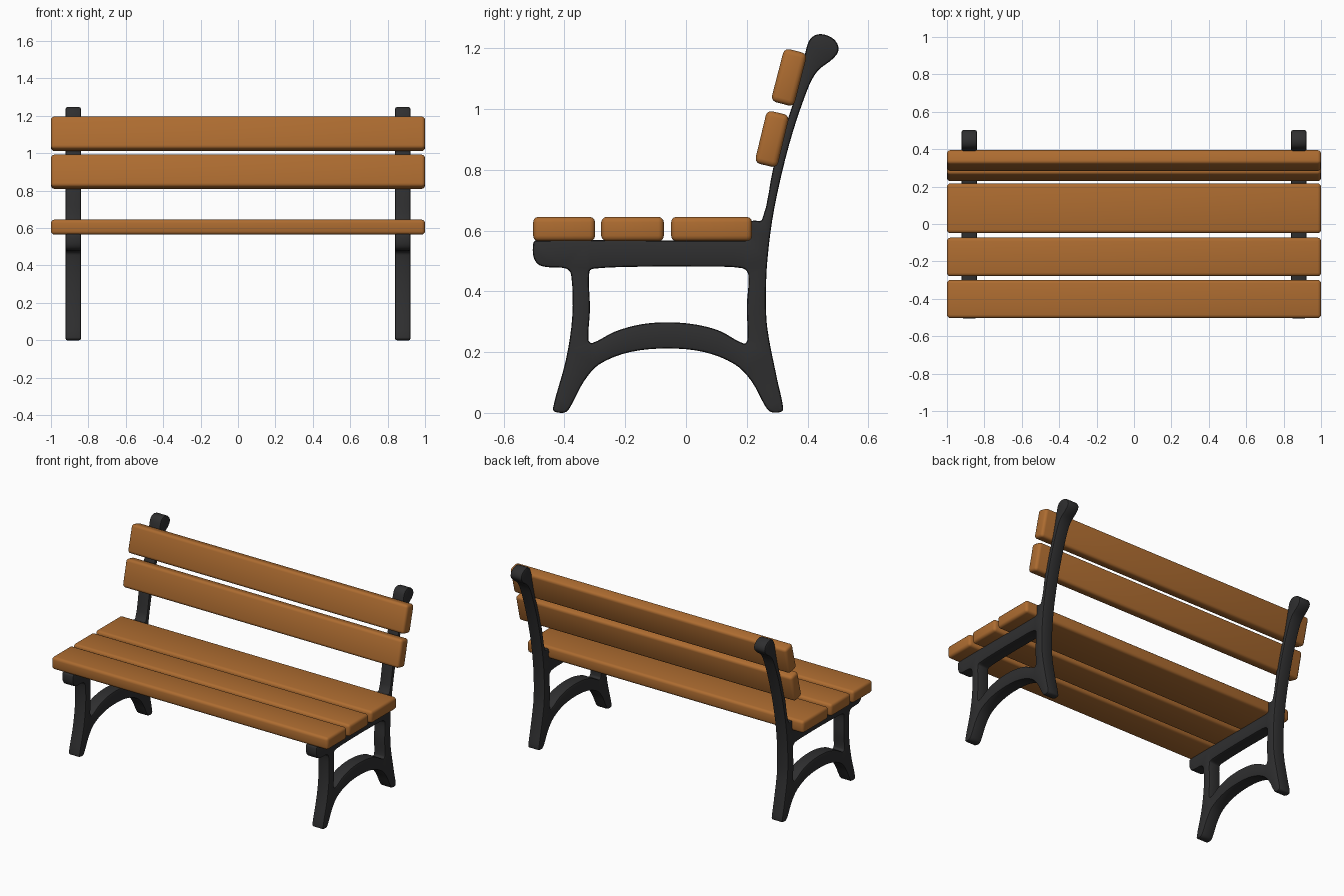
import bpy, bmesh, math
from mathutils import Vector

if "Cube" in bpy.data.objects:
    bpy.data.objects.remove(bpy.data.objects["Cube"])


def material(name, rgb):
    m = bpy.data.materials.new(name)
    m.diffuse_color = (*rgb, 1)
    m.use_nodes = True
    m.node_tree.nodes["Principled BSDF"].inputs["Base Color"].default_value = m.diffuse_color
    return m


WOOD = material("orange brown wood", (0.42, 0.15, 0.03))
IRON = material("dark cast iron", (0.028, 0.028, 0.029))


def finish(name, bm, mat):
    bmesh.ops.recalc_face_normals(bm, faces=bm.faces)
    me = bpy.data.meshes.new(name)
    bm.to_mesh(me)
    bm.free()
    me.materials.append(mat)
    ob = bpy.data.objects.new(name, me)
    bpy.context.collection.objects.link(ob)
    bpy.ops.object.select_all(action='DESELECT')
    ob.select_set(True)
    bpy.context.view_layer.objects.active = ob
    bpy.ops.object.shade_smooth_by_angle(angle=math.radians(40))
    return ob


def slat(name, y, z, depth, height, tilt=0):
    """Rounded plank running the full width of the bench."""
    bm = bmesh.new()
    bmesh.ops.create_cube(bm, size=1)
    bmesh.ops.scale(bm, vec=(2, depth, height), verts=bm.verts)
    bmesh.ops.bevel(bm, geom=bm.edges[:], offset=0.018, segments=3,
                    profile=0.5, affect='EDGES')
    ob = finish(name, bm, WOOD)
    ob.location = (0, y, z)
    ob.rotation_euler.x = -math.radians(tilt)


def smooth_loop(pts, steps=4):
    """Closed smooth curve through the points."""
    p = [Vector(q) for q in pts]
    n = len(p)
    tan = [(p[(i + 1) % n] - p[i - 1]).normalized() for i in range(n)]
    out = []
    for i in range(n):
        a, b = p[i], p[(i + 1) % n]
        length = (b - a).length
        for k in range(steps):
            t = k / steps
            out.append(a * (2*t**3 - 3*t**2 + 1) + b * (3*t**2 - 2*t**3)
                       + tan[i] * length * (t**3 - 2*t**2 + t)
                       + tan[(i + 1) % n] * length * (t**3 - t**2))
    return out


# side frame outline (y, z): rail, front leg, arch, back leg, back post
OUTLINE = [(-.495, .567), (-.503, .555), (-.502, .515), (-.488, .49), (-.46, .48),
           (-.395, .475), (-.378, .455), (-.374, .32), (-.395, .175), (-.438, .015),
           (-.43, .003), (-.395, .003), (-.375, .03), (-.335, .105), (-.285, .16),
           (-.185, .20), (-.06, .212), (.06, .20), (.16, .16), (.215, .105),
           (.262, .02), (.28, .003), (.312, .003), (.32, .015), (.30, .11),
           (.268, .275), (.263, .375), (.268, .505), (.29, .67), (.34, .885),
           (.40, 1.065), (.433, 1.125), (.483, 1.165), (.502, 1.195), (.488, 1.228),
           (.447, 1.246), (.413, 1.235), (.395, 1.195), (.365, 1.06), (.33, .95),
           (.288, .81), (.25, .635), (.215, .63), (.21, .575), (.19, .567)]
# window between the legs
WINDOW = [(-.318, .465), (-.30, .475), (-.15, .481), (.06, .481), (.185, .476),
          (.205, .455), (.2, .35), (.202, .24), (.19, .228), (.11, .27),
          (.03, .291), (-.06, .298), (-.15, .291), (-.235, .267), (-.308, .23),
          (-.321, .24), (-.316, .34)]


def side_frame(name, x0, x1):
    bm = bmesh.new()
    edges = []
    for pts in (OUTLINE, WINDOW):
        vs = [bm.verts.new((x0, q.x, q.y)) for q in smooth_loop(pts)]
        edges += [bm.edges.new((vs[i - 1], vs[i])) for i in range(len(vs))]
    bmesh.ops.triangle_fill(bm, edges=edges, use_beauty=True)
    ext = bmesh.ops.extrude_face_region(bm, geom=bm.faces[:], use_keep_orig=True)
    bmesh.ops.translate(bm, vec=(x1 - x0, 0, 0),
                        verts=[g for g in ext["geom"] if isinstance(g, bmesh.types.BMVert)])
    bmesh.ops.recalc_face_normals(bm, faces=bm.faces)
    # round the rims of the casting
    rim = [e for e in bm.edges if len(e.link_faces) == 2 and
           (abs(e.link_faces[0].normal.x) > .9) != (abs(e.link_faces[1].normal.x) > .9)]
    bmesh.ops.bevel(bm, geom=rim, offset=0.009, segments=2, profile=0.5,
                    affect='EDGES', clamp_overlap=False)
    finish(name, bm, IRON)


side_frame("left_side_frame", -.922, -.84)
side_frame("right_side_frame", .84, .922)

# seat planks
for name, y0, y1 in (("front", -.503, -.299), ("middle", -.279, -.073), ("rear", -.049, .217)):
    slat(name + "_seat_slat", (y0 + y1) / 2, .605, y1 - y0, .08)

# backrest planks
slat("lower_back_slat", .283, .901, .076, .178, 13.5)
slat("upper_back_slat", .339, 1.104, .078, .18, 14.5)
